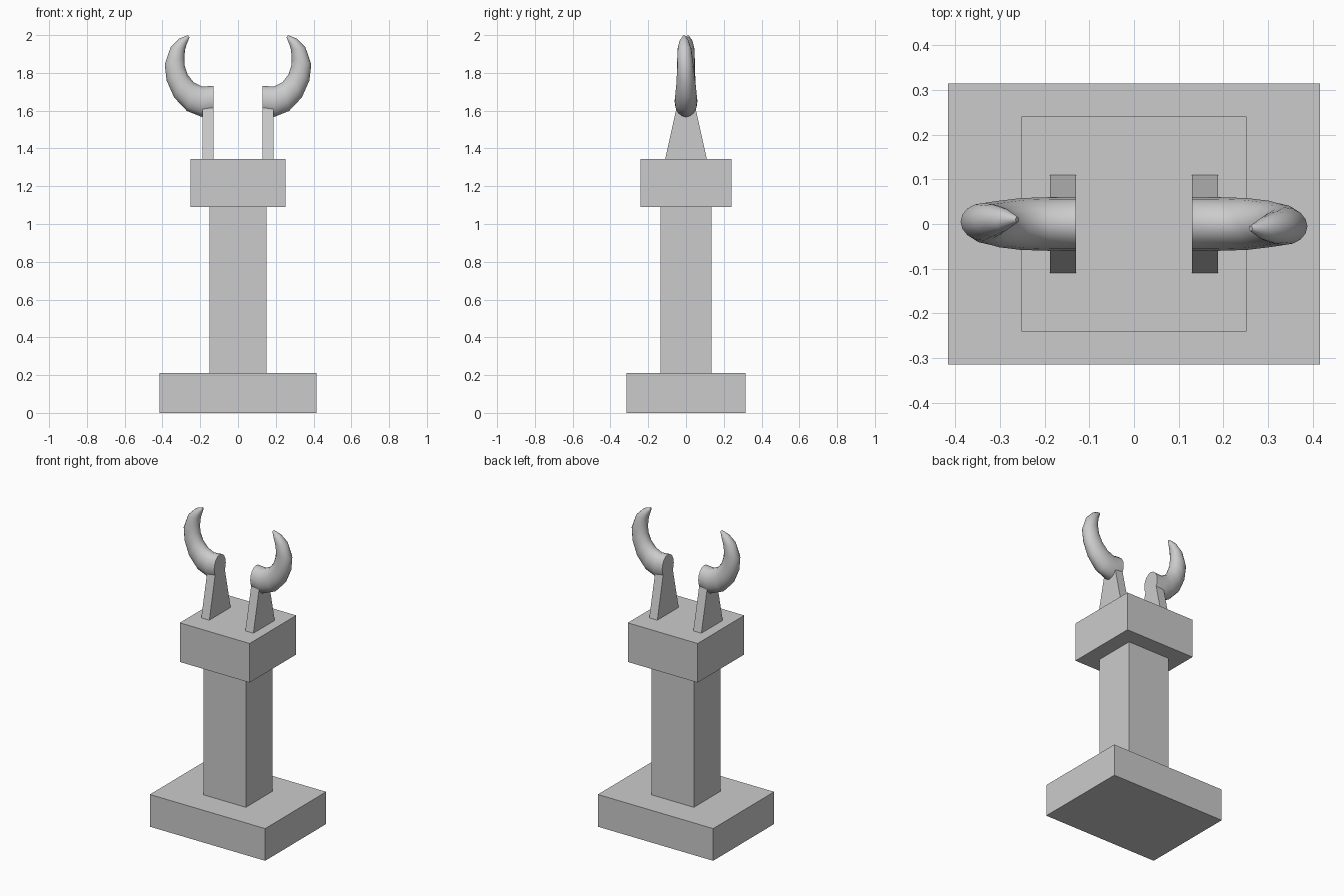
import bpy, bmesh, math
from mathutils import Vector

if "Cube" in bpy.data.objects:
    bpy.data.objects.remove(bpy.data.objects["Cube"])


def make_object(name, bm):
    bmesh.ops.recalc_face_normals(bm, faces=bm.faces[:])
    mesh = bpy.data.meshes.new(name)
    bm.to_mesh(mesh)
    bm.free()
    obj = bpy.data.objects.new(name, mesh)
    bpy.context.collection.objects.link(obj)
    return obj


def loft(name, rings):
    bm = bmesh.new()
    loops = [[bm.verts.new(p) for p in ring] for ring in rings]
    n = len(loops[0])
    for a, b in zip(loops, loops[1:]):
        for i in range(n):
            bm.faces.new((a[i], a[(i + 1) % n], b[(i + 1) % n], b[i]))
    bm.faces.new(loops[0])
    bm.faces.new(loops[-1])
    return make_object(name, bm)


def block(name, hx0, hx1, hy0, hy1, z0, z1):
    def rect(y, z):
        return [(hx0, -y, z), (hx1, -y, z), (hx1, y, z), (hx0, y, z)]
    return loft(name, [rect(hy0, z0), rect(hy1, z1)])


# Pedestal: base slab, square column, top block
block("base", -0.416, 0.416, 0.314, 0.314, 0, 0.21)
block("column", -0.152, 0.152, 0.136, 0.136, 0.21, 1.09)
block("top_block", -0.252, 0.252, 0.24, 0.24, 1.09, 1.345)

# Hook sections: outer (x, z), inner (x, z), half width, y offset
SECTIONS = [
    ((0.13, 1.58), (0.13, 1.732), 0.060, 0),
    ((0.19, 1.566), (0.188, 1.727), 0.060, 0),
    ((0.27, 1.598), (0.235, 1.750), 0.058, 0),
    ((0.338, 1.67), (0.266, 1.790), 0.052, 0),
    ((0.378, 1.76), (0.282, 1.838), 0.046, -0.002),
    ((0.388, 1.845), (0.284, 1.882), 0.042, -0.005),
    ((0.357, 1.935), (0.280, 1.925), 0.036, -0.008),
    ((0.31, 1.982), (0.272, 1.950), 0.025, -0.010),
    ((0.265, 2.0), (0.257, 1.988), 0.006, -0.010),
]


def section(outer, inner, width, offset, sides=16):
    o = Vector((outer[0], offset, outer[1]))
    i = Vector((inner[0], offset, inner[1]))
    mid, half = (o + i) / 2, (o - i) / 2
    return [mid + half * math.cos(a) + Vector((0, width * math.sin(a), 0))
            for a in (2 * math.pi * k / sides for k in range(sides))]


# A tapered support and a curved hook on each side, turned half around
for side, turn in (("right", 0), ("left", math.pi)):
    support = block(side + "_support", 0.13, 0.188, 0.11, 0.05, 1.345, 1.615)
    hook = loft(side + "_hook", [section(*s) for s in SECTIONS])
    bpy.ops.object.select_all(action='DESELECT')
    hook.select_set(True)
    bpy.context.view_layer.objects.active = hook
    bpy.ops.object.shade_smooth_by_angle(angle=math.radians(50))
    support.rotation_euler.z = hook.rotation_euler.z = turn
